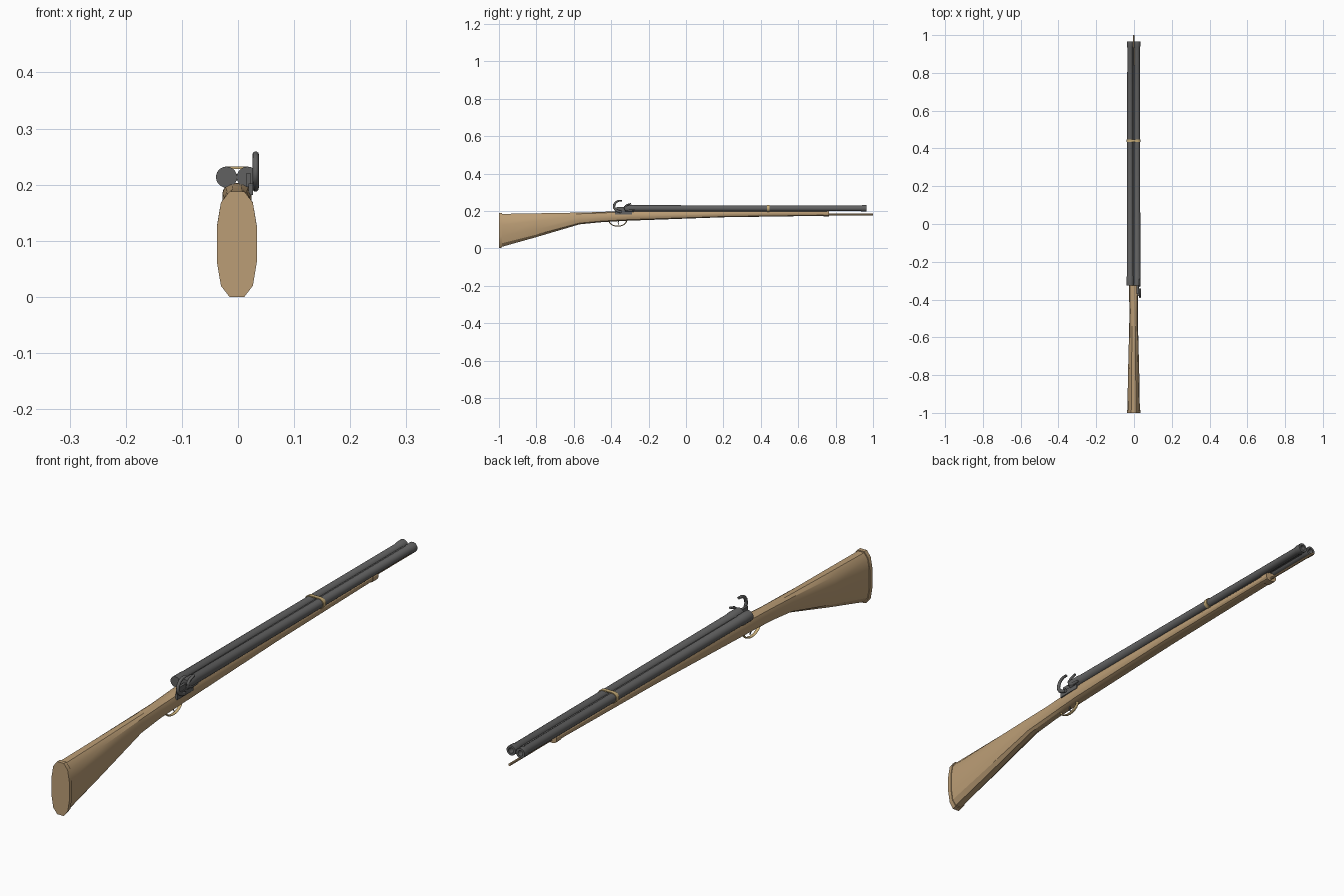
import bpy, bmesh, math
from mathutils import Vector

if "Cube" in bpy.data.objects:
    bpy.data.objects.remove(bpy.data.objects["Cube"])

CX = -0.002  # centre line of stock and barrels


def material(name, rgb):
    m = bpy.data.materials.new(name)
    m.diffuse_color = (*rgb, 1)
    m.use_nodes = True
    m.node_tree.nodes["Principled BSDF"].inputs["Base Color"].default_value = m.diffuse_color
    return m


wood = material("wood", (0.50, 0.34, 0.18))
brass = material("brass", (0.55, 0.40, 0.18))
steel = material("steel", (0.12, 0.12, 0.12))


def finish(ob, mat, angle=30):
    ob.data.materials.append(mat)
    bpy.ops.object.select_all(action='DESELECT')
    ob.select_set(True)
    bpy.context.view_layer.objects.active = ob
    bpy.ops.object.shade_smooth_by_angle(angle=math.radians(angle))
    return ob


def loft(name, rings, mat, loop=False, angle=30):
    """Skin a list of equal-length point rings; cap the ends or join them in a loop."""
    bm = bmesh.new()
    vs = [[bm.verts.new(p) for p in r] for r in rings]
    n = len(vs[0])
    pairs = list(zip(vs, vs[1:])) + ([(vs[-1], vs[0])] if loop else [])
    for a, b in pairs:
        for i in range(n):
            j = (i + 1) % n
            bm.faces.new((a[i], a[j], b[j], b[i]))
    if not loop:
        bm.faces.new(vs[0])
        bm.faces.new(vs[-1])
    bmesh.ops.recalc_face_normals(bm, faces=bm.faces)
    me = bpy.data.meshes.new(name)
    bm.to_mesh(me)
    bm.free()
    ob = bpy.data.objects.new(name, me)
    bpy.context.collection.objects.link(ob)
    return finish(ob, mat, angle)


def lathe(name, x, z, profile, mat, sides=20):
    """Revolve (y, radius) pairs around an axis parallel to y."""
    rings = [[(x + r * math.cos(2 * math.pi * i / sides), y,
               z + r * math.sin(2 * math.pi * i / sides)) for i in range(sides)]
             for y, r in profile]
    return loft(name, rings, mat)


def strip(name, x, path, mat, width):
    """Sweep an oval section along a (y, z, thickness) path in a plane of constant x."""
    pts = [Vector((0, y, z)) for y, z, t in path]
    rings = []
    for i, p in enumerate(pts):
        d = (pts[min(i + 1, len(pts) - 1)] - pts[max(i - 1, 0)]).normalized()
        side = Vector((0, -d.z, d.y))
        t = path[i][2]
        rings.append([p + Vector((x + width * math.cos(a), 0, 0)) + side * t * math.sin(a)
                      for a in (2 * math.pi * k / 10 for k in range(10))])
    return loft(name, rings, mat, angle=45)


def box(name, loc, size, mat, tilt=0):
    bpy.ops.mesh.primitive_cube_add(size=1, location=loc, rotation=(tilt, 0, 0))
    ob = bpy.context.object
    ob.name = name
    ob.scale = size
    return finish(ob, mat)


# Twelve-sided section shared by butt, wrist and fore-end
quarter = [(1, 0.34), (0.80, 0.79), (0.37, 1)]
section = (quarter + [(-x, z) for x, z in reversed(quarter)]
           + [(-x, -z) for x, z in quarter] + [(x, -z) for x, z in reversed(quarter)])


def stock_rings(stations):
    return [[(CX + w * sx, y, (zb + zt) / 2 + (zt - zb) / 2 * sz) for sx, sz in section]
            for y, zb, zt, w in stations]


# Stock: y, bottom, top, half width
loft("stock", stock_rings([
    (-0.985, 0.008, 0.184, 0.033), (-0.8, 0.060, 0.187, 0.030),
    (-0.57, 0.128, 0.191, 0.024), (-0.46, 0.139, 0.194, 0.022),
    (-0.38, 0.144, 0.198, 0.024), (-0.30, 0.148, 0.202, 0.026),
    (0.2, 0.166, 0.202, 0.0245), (0.75, 0.174, 0.200, 0.020)]), wood)
loft("butt_plate", stock_rings([
    (-1.0, 0.0, 0.188, 0.0355), (-0.985, 0.004, 0.188, 0.0355)]), wood)
loft("fore_end_cap", stock_rings([
    (0.735, 0.171, 0.203, 0.022), (0.765, 0.171, 0.203, 0.022)]), wood)

# Twin barrels with flared breech, muzzle ring and open bore
for side, s in (("left", -1), ("right", 1)):
    lathe(side + "_barrel", CX + s * 0.0185, 0.2135, [
        (-0.325, 0.0188), (-0.28, 0.0188), (-0.275, 0.0172), (0.935, 0.0150),
        (0.942, 0.0175), (0.965, 0.0175), (0.965, 0.0095), (0.85, 0.0095)], steel)

# Rib filling the valley between the barrels
box("barrel_rib", (CX, 0.31, 0.2135), (0.006, 1.25, 0.012), steel)

# Band wrapped round both barrels
band_rings = []
for k in range(32):
    a = 2 * math.pi * (k + 0.5) / 32
    c, sn = math.cos(a), math.sin(a)
    off = math.copysign(0.0185, c)
    band_rings.append([(CX + off + r * c, y, 0.2135 + r * sn)
                       for r, y in ((0.015, 0.433), (0.0187, 0.433),
                                    (0.0187, 0.447), (0.015, 0.447))])
loft("barrel_band", band_rings, brass, loop=True)

# Ramrod below the barrels
lathe("ramrod", CX, 0.181, [(0.70, 0.0045), (1.0, 0.0045)], wood, 10)

# Trigger guard bow and trigger
guard = [(-0.365 + 0.047 * math.cos(a), 0.150 - 0.032 * math.sin(a), 0.0028)
         for a in (math.pi * k / 14 for k in range(15))]
strip("trigger_guard", CX, guard, brass, 0.006)
strip("trigger", CX, [(-0.36, 0.150, 0.003), (-0.363, 0.136, 0.0025),
                      (-0.358, 0.126, 0.002)], steel, 0.002)

# Lock plate and breech block on the right side
box("lock_plate", (0.0225, -0.335, 0.192), (0.008, 0.09, 0.020), steel)
box("breech_block", (0.0185, -0.348, 0.208), (0.009, 0.045, 0.024), steel)

# Curved hammer
hammer = [(-0.345, 0.194, 0.007), (-0.362, 0.198, 0.007), (-0.378, 0.207, 0.007),
          (-0.385, 0.220, 0.007), (-0.383, 0.235, 0.0065), (-0.374, 0.247, 0.006),
          (-0.360, 0.254, 0.0055), (-0.342, 0.255, 0.004)]
strip("hammer", 0.0315, hammer, steel, 0.0055)

# Frizzen: curved striking arm with its foot
frizzen = [(-0.275, 0.204, 0.004), (-0.305, 0.204, 0.006), (-0.326, 0.210, 0.006),
           (-0.328, 0.221, 0.005), (-0.317, 0.231, 0.005), (-0.293, 0.239, 0.004)]
strip("frizzen", 0.0305, frizzen, steel, 0.0050)
